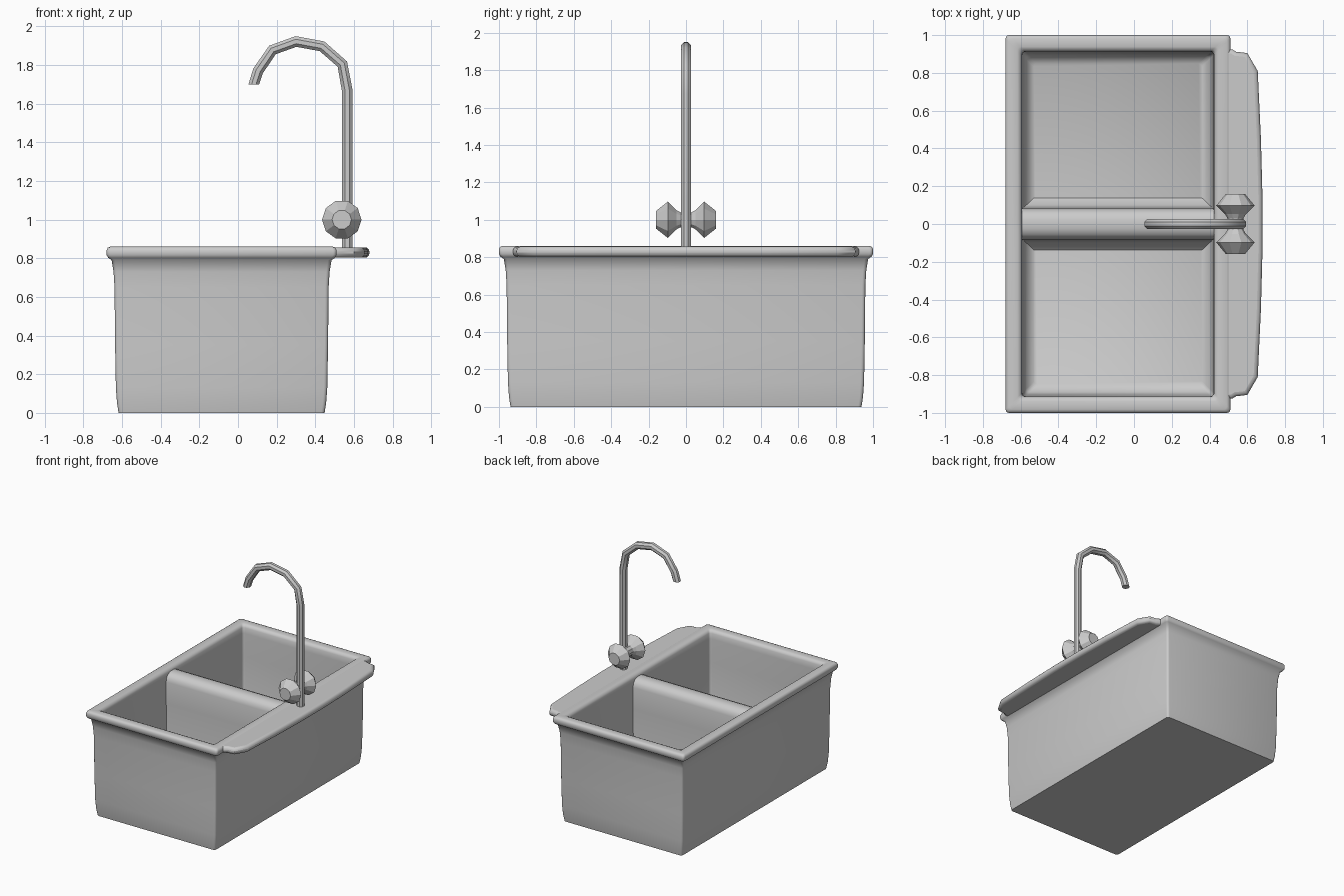
import bpy, bmesh, math
from mathutils import Vector

if "Cube" in bpy.data.objects:
    bpy.data.objects.remove(bpy.data.objects["Cube"])


def finish(name, bm, angle=None):
    bmesh.ops.recalc_face_normals(bm, faces=bm.faces)
    mesh = bpy.data.meshes.new(name)
    bm.to_mesh(mesh)
    bm.free()
    if angle:
        mesh.shade_smooth()
        mesh.set_sharp_from_angle(angle=math.radians(angle))
    ob = bpy.data.objects.new(name, mesh)
    bpy.context.collection.objects.link(ob)
    return ob


def loft(name, rings, angle=None):
    """Skin a list of equal-length closed rings and cap both ends."""
    bm = bmesh.new()
    vs = [[bm.verts.new(p) for p in r] for r in rings]
    n = len(rings[0])
    for a, b in zip(vs, vs[1:]):
        for i in range(n):
            j = (i + 1) % n
            bm.faces.new((a[i], a[j], b[j], b[i]))
    bm.faces.new(vs[0])
    bm.faces.new(vs[-1])
    return finish(name, bm, angle)


def rounded_rect(cx, hx, hy, r, z, steps=3):
    pts = []
    for k, (sx, sy) in enumerate(((1, 1), (-1, 1), (-1, -1), (1, -1))):
        for i in range(steps + 1):
            a = math.pi / 2 * (k + i / steps)
            pts.append((cx + sx * (hx - r) + r * math.cos(a),
                        sy * (hy - r) + r * math.sin(a), z))
    return pts


# Basin: outer wall, rolled rim and inner wall as (inset, height)
profile = [(.062, 0), (.054, .05), (.048, .13), (.044, .35), (.041, .65),
           (.036, .73), (.026, .79), (.008, .803), (0, .817), (0, .842),
           (.006, .855), (.018, .86), (.062, .86), (.078, .853), (.086, .835),
           (.088, .79), (.09, .6), (.097, .2), (.11, .13), (.15, .1)]
loft("basin", [rounded_rect(-.085, .595 - d, 1 - d, .018, z)
               for d, z in profile], 50)

# Divider between the two bowls, with a rounded top and flared foot
half = [(.15, .09), (.10, .13), (.088, .2), (.083, .6), (.082, .77),
        (.074, .80), (.055, .822), (.025, .834)]
section = half + [(-y, z) for y, z in reversed(half)]
loft("bowl_divider", [[(x, y, z) for y, z in section] for x in (-.60, .435)], 50)

# Tap ledge behind the rim
side = [(.46, .925), (.52, .925), (.54, .912), (.60, .905), (.655, .81),
        (.672, .45), (.68, .15)]
outline = side + [(x, -y) for x, y in reversed(side)]
ledge = loft("tap_ledge", [[(x, y, z) for x, y in outline]
                           for z in (.803, .857)], 50)
bevel = ledge.modifiers.new("rounded_edge", 'BEVEL')
bevel.width = .022
bevel.segments = 3
bevel.limit_method = 'ANGLE'
bevel.angle_limit = math.radians(60)

# Gooseneck spout swept along a path in the xz plane
path = [Vector((x, 0, z)) for x, z in (
    (.565, .84), (.565, 1.67), (.54, 1.805), (.435, 1.897), (.30, 1.922),
    (.178, 1.878), (.104, 1.77), (.082, 1.70))]
rings = []
for i, p in enumerate(path):
    before = (p - path[i - 1]).normalized() if i else Vector((0, 0, 1))
    after = (path[i + 1] - p).normalized() if i < len(path) - 1 else Vector((0, 0, -1))
    t = (before + after).normalized()
    if i == len(path) - 1:
        t = Vector((0, 0, -1))
    across = Vector((0, 1, 0)).cross(t)
    r = .03
    rings.append([p + across * r * math.cos(a) + Vector((0, r * math.sin(a), 0))
                  for a in (math.tau * (k + .5) / 8 for k in range(8))])
loft("spout", rings, 40)

# Faceted twin tap handle, turned about the y axis
lobe = [(.16, .05), (.097, .102), (.052, .055), (.03, .042)]
turned = lobe + [(-y, r) for y, r in reversed(lobe)]
loft("tap_handle", [[(.537 + r * math.cos(a), y, 1 + r * math.sin(a))
                     for a in (math.tau * k / 10 for k in range(10))]
                    for y, r in turned])
